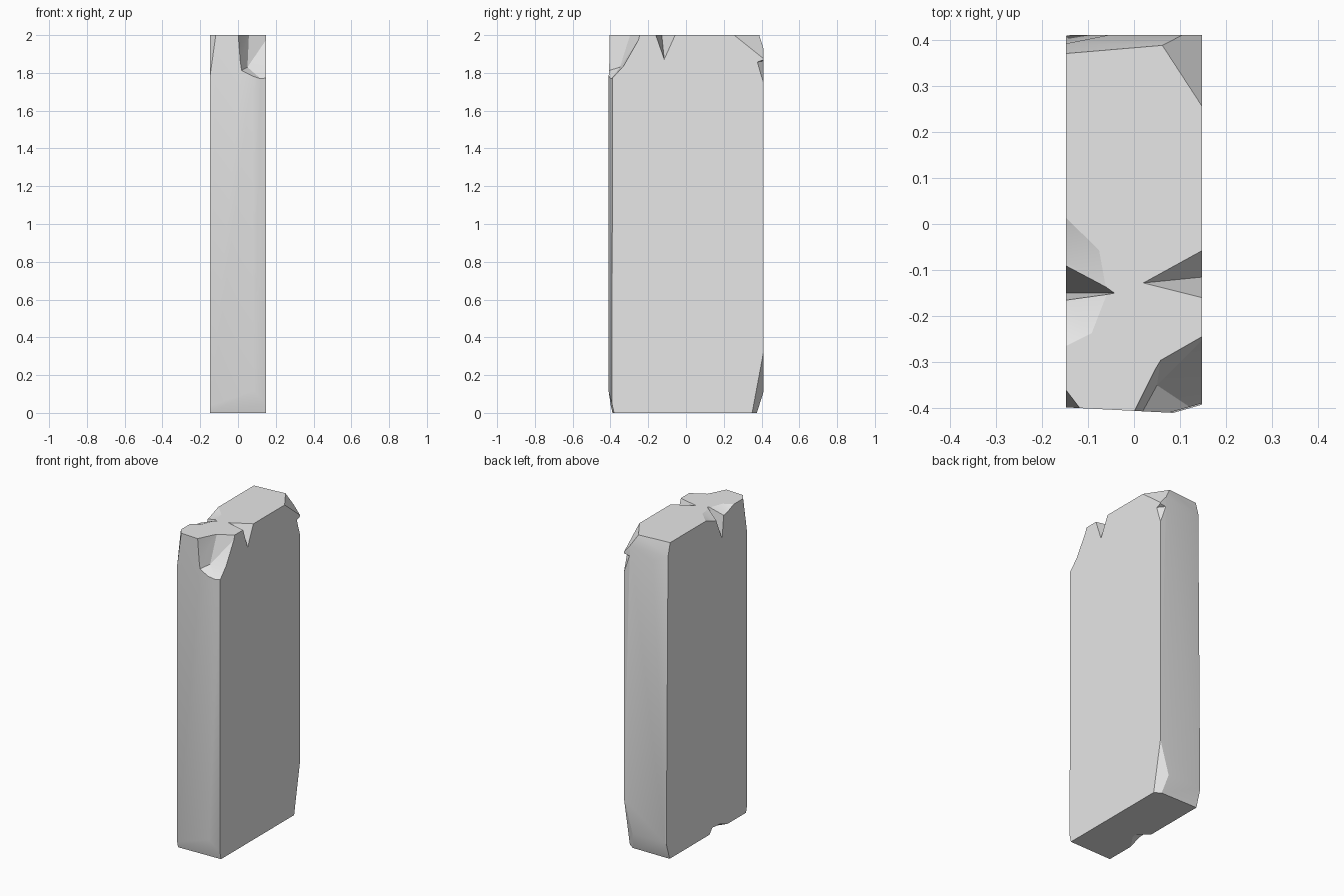
import bpy, bmesh, math
from mathutils import Vector

cube = bpy.data.objects.get("Cube")
if cube:
    bpy.data.objects.remove(cube, do_unlink=True)

# Weathered stone material
stone = bpy.data.materials.new("pale_grey_stone")
stone.use_nodes = True
grey = (0.8, 0.8, 0.8, 1)
stone.diffuse_color = grey
bsdf = next(n for n in stone.node_tree.nodes if n.type == 'BSDF_PRINCIPLED')
bsdf.inputs["Base Color"].default_value = grey
bsdf.inputs["Roughness"].default_value = 0.9

W, D, H = 0.148, 0.41, 2.0   # half width, half depth, height


def add_object(name, bm):
    bmesh.ops.recalc_face_normals(bm, faces=bm.faces)
    mesh = bpy.data.meshes.new(name)
    bm.to_mesh(mesh)
    bm.free()
    mesh.materials.append(stone)
    obj = bpy.data.objects.new(name, mesh)
    bpy.context.collection.objects.link(obj)
    return obj


def shear(bm, a, b, c):
    """Slice off the material beyond the plane through three points."""
    a, b, c = Vector(a), Vector(b), Vector(c)
    normal = (b - a).cross(c - a).normalized()
    if normal.dot(a - Vector((0, 0, H / 2))) < 0:
        normal.negate()
    geom = bm.verts[:] + bm.edges[:] + bm.faces[:]
    bmesh.ops.bisect_plane(bm, geom=geom, dist=1e-5, plane_co=a,
                           plane_no=normal, clear_outer=True)
    rim = [e for e in bm.edges if e.is_boundary]
    if rim:
        bmesh.ops.holes_fill(bm, edges=rim, sides=0)


def chip(name, points):
    """Convex cutter knocked out of the slab."""
    bm = bmesh.new()
    for p in points:
        bm.verts.new(p)
    bmesh.ops.convex_hull(bm, input=bm.verts[:])
    bmesh.ops.delete(bm, geom=[v for v in bm.verts if not v.link_faces],
                     context='VERTS')
    obj = add_object(name, bm)
    obj.hide_render = True
    return obj


# Slab block
bm = bmesh.new()
bmesh.ops.create_cube(bm, size=1)
for v in bm.verts:
    v.co = (v.co.x * 2 * W, v.co.y * 2 * D, (v.co.z + 0.5) * H)

# Front edges: worn left edge, skewed face, bottom rim, right top corner
shear(bm, (0.085, -D, 0.06), (W, -0.392, 0.06), (0.075, -D, 1.7))
shear(bm, (-W, -0.398, 0), (0.085, -D, 0), (-W, -0.398, H))
shear(bm, (-W, -0.395, 0.025), (W, -0.395, 0.06), (0, -0.385, 0))
shear(bm, (-W, -0.395, 1.8), (-0.125, -0.39, H), (-W, -0.36, H))
# Back edges: top rim, top corner, side edge, bottom rim, bottom corner
shear(bm, (-W, 0.37, H), (W, 0.395, H), (-0.14, D, 1.85))
shear(bm, (0.06, 0.39, H), (W, 0.255, H), (W, 0.38, 1.9))
shear(bm, (-W, 0.4, 1), (-0.06, D, 1.8), (-0.13, D, 0.3))
shear(bm, (0.05, D, 0.11), (-0.1, D, 0.11), (-0.05, 0.375, 0))
shear(bm, (W, D, 0.32), (W, 0.35, 0), (0.07, D, 0.05))
slab = add_object("stone_slab", bm)

# Broken-out chips
cutters = [
    chip("front_corner_chip", [
        (-0.025, -0.45, 2.05), (0.06, -0.28, 2.05), (0.2, -0.2, 2.05),
        (0.2, -0.45, 2.05), (-0.005, -0.45, 1.8), (0.05, -0.35, 1.83),
        (0.2, -0.32, 1.84), (0.2, -0.45, 1.7)]),
    chip("left_top_notch", [
        (0, -0.13, 2.02), (0.2, -0.02, 2.02), (0.2, -0.18, 2.02),
        (0.2, -0.11, 1.82)]),
    chip("right_top_notch", [
        (-0.03, -0.15, 2.02), (-0.2, -0.03, 2.02), (-0.2, -0.18, 2.02),
        (-0.2, -0.15, 1.74)]),
    chip("right_top_dip", [
        (-0.2, 0.12, 2.02), (-0.055, -0.05, 2.01), (-0.035, -0.16, 2.01),
        (-0.07, -0.25, 2.01), (-0.2, -0.34, 2.02), (-0.2, -0.1, 1.94),
        (-0.2, -0.17, 1.95)]),
    chip("back_corner_chip", [
        (0.2, 0.335, 1.85), (0.2, 0.45, 1.89), (0.06, 0.45, 1.87),
        (0.2, 0.37, 1.76), (0.2, 0.45, 1.5), (0.1, 0.45, 1.75)]),
    chip("right_bottom_notch", [
        (-0.2, 0.04, -0.02), (-0.2, -0.33, -0.02), (-0.2, -0.03, 0.06),
        (-0.2, -0.15, 0.05), (-0.04, -0.1, -0.02)]),
]
for cutter in cutters:
    mod = slab.modifiers.new(cutter.name, 'BOOLEAN')
    mod.operation = 'DIFFERENCE'
    mod.solver = 'EXACT'
    mod.object = cutter

# Bake the chips into the slab and drop the cutters
bpy.context.view_layer.update()
evaluated = slab.evaluated_get(bpy.context.evaluated_depsgraph_get())
baked = bpy.data.meshes.new_from_object(evaluated)
slab.modifiers.clear()
slab.data = baked
for cutter in cutters:
    bpy.data.objects.remove(cutter, do_unlink=True)

# Soft shading on shallow wear, crisp on breaks
bpy.ops.object.select_all(action='DESELECT')
slab.select_set(True)
bpy.context.view_layer.objects.active = slab
bpy.ops.object.shade_smooth_by_angle(angle=math.radians(20))
